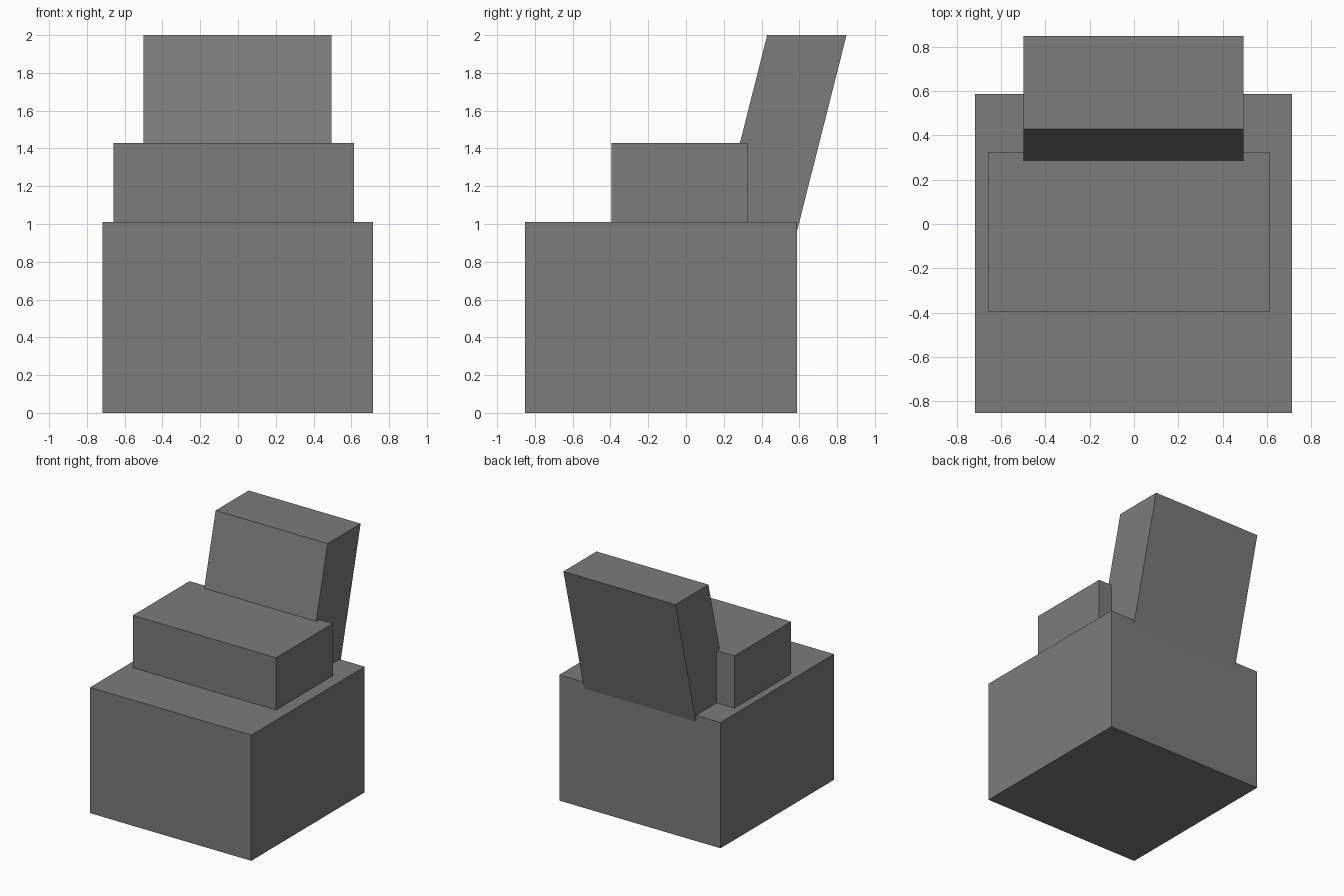
import bpy
import bmesh
from mathutils import Matrix

# Remove the default object
cube = bpy.data.objects.get("Cube")
if cube:
    bpy.data.objects.remove(cube, do_unlink=True)

# Single flat grey
grey = bpy.data.materials.new("mid_grey")
grey.use_nodes = True
colour = (0.2, 0.2, 0.2, 1)
grey.diffuse_color = colour
grey.node_tree.nodes["Principled BSDF"].inputs["Base Color"].default_value = colour


def block(name, low, high, lean=0.0):
    """Box between two corners; lean slides the top backwards per unit of height."""
    bm = bmesh.new()
    bmesh.ops.create_cube(bm, size=1)
    size = [h - l for l, h in zip(low, high)]
    centre = [(h + l) / 2 for l, h in zip(low, high)]
    bm.transform(Matrix.Translation(centre) @ Matrix.Diagonal((*size, 1)))
    for v in bm.verts:
        v.co.y += lean * (v.co.z - low[2])
    mesh = bpy.data.meshes.new(name)
    bm.to_mesh(mesh)
    bm.free()
    mesh.materials.append(grey)
    obj = bpy.data.objects.new(name, mesh)
    bpy.context.collection.objects.link(obj)
    return obj


# Large base block
block("base", (-0.718, -0.853, 0), (0.715, 0.587, 1.01))

# Raised seat, slightly off centre
block("seat", (-0.658, -0.395, 1.01), (0.615, 0.325, 1.43))

# Backrest leaning back, its foot sunk into the base
block("backrest", (-0.5, 0.152, 0.9), (0.495, 0.572, 2.0), lean=0.2525)
